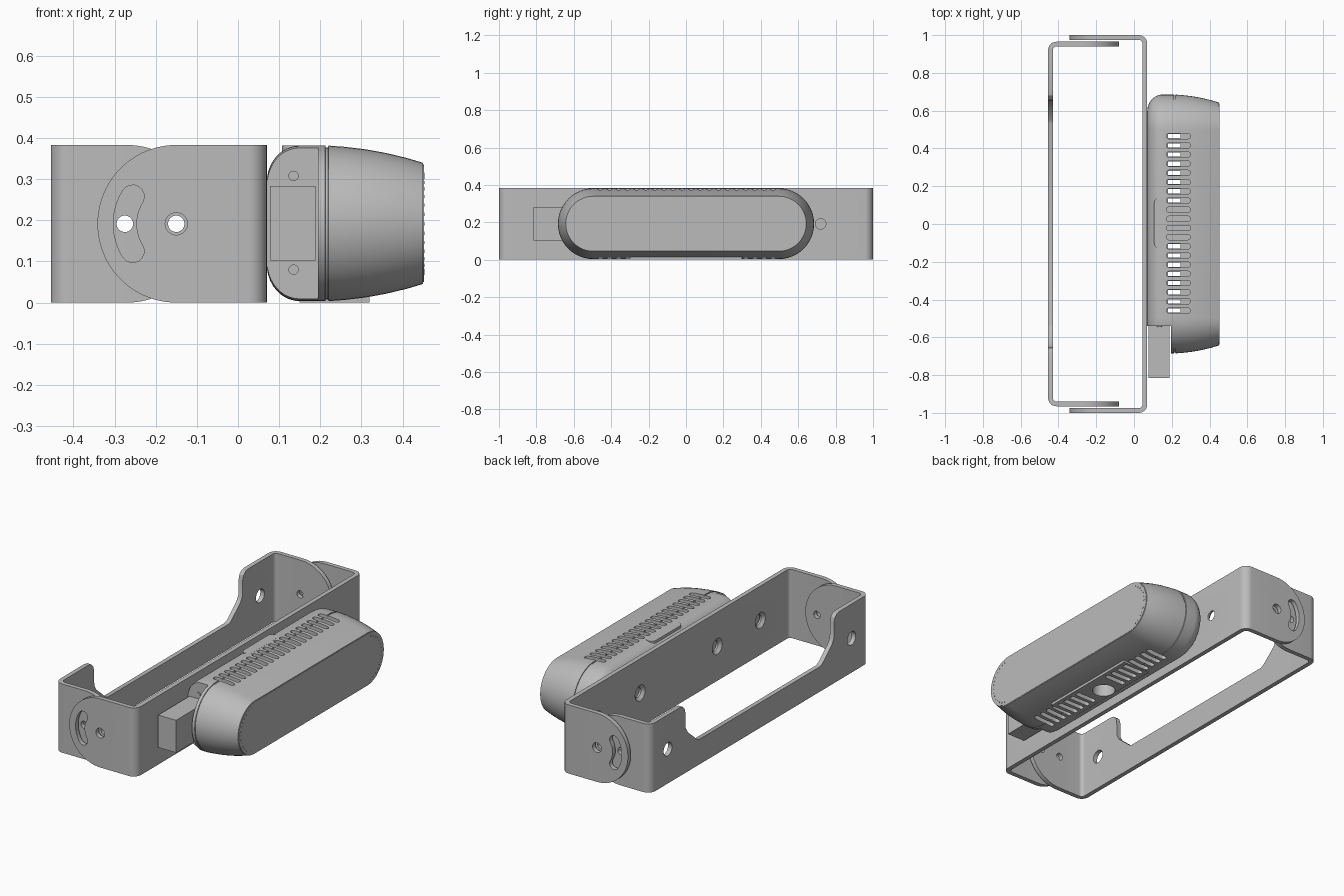
import bpy
import bmesh
from math import sin, cos, pi, radians

old = bpy.data.objects.get("Cube")
if old:
    bpy.data.objects.remove(old, do_unlink=True)

H = 0.383            # bracket height
C = H / 2            # mid height
parts = []

grey = bpy.data.materials.new("plain_grey")
grey.use_nodes = True
grey.diffuse_color = (0.5, 0.5, 0.5, 1)
grey.node_tree.nodes["Principled BSDF"].inputs["Base Color"].default_value = (0.5, 0.5, 0.5, 1)


def finish(bm, name):
    mesh = bpy.data.meshes.new(name)
    bm.to_mesh(mesh)
    bm.free()
    mesh.materials.append(grey)
    ob = bpy.data.objects.new(name, mesh)
    bpy.context.scene.collection.objects.link(ob)
    return ob


def loft(bm, layers, axis):
    """Skin a stack of (position, outline) layers along an axis and cap it."""
    place = {"x": lambda t, a, b: (t, a, b),
             "y": lambda t, a, b: (a, t, b),
             "z": lambda t, a, b: (a, b, t)}[axis]
    rings = [[bm.verts.new(place(t, a, b)) for a, b in pts] for t, pts in layers]
    n = len(rings[0])
    faces = [bm.faces.new(rings[0]), bm.faces.new(rings[-1])]
    for low, high in zip(rings, rings[1:]):
        for i in range(n):
            j = (i + 1) % n
            faces.append(bm.faces.new((low[i], low[j], high[j], high[i])))
    bmesh.ops.recalc_face_normals(bm, faces=faces)


def prism(bm, pts, axis, lo, hi):
    loft(bm, [(lo, pts), (hi, pts)], axis)


def stadium(a, b, half, r, n=24):
    """Pill outline, long along the first coordinate."""
    right = [(a + half + r * sin(pi * i / n), b - r * cos(pi * i / n)) for i in range(n + 1)]
    return right + [(2 * a - p, 2 * b - q) for p, q in right]


def circle(a, b, r, n=32):
    return [(a + r * cos(2 * pi * i / n), b + r * sin(2 * pi * i / n)) for i in range(n)]


def rect(a0, a1, b0, b1):
    return [(a0, b0), (a1, b0), (a1, b1), (a0, b1)]


def bake(ob, cutters=()):
    """Cut the holes, apply all modifiers and drop the cutters."""
    for c in cutters:
        c.hide_render = True
        mod = ob.modifiers.new("cut", "BOOLEAN")
        mod.operation, mod.solver, mod.object = "DIFFERENCE", "EXACT", c
    bpy.context.view_layer.update()
    deps = bpy.context.evaluated_depsgraph_get()
    mesh = bpy.data.meshes.new_from_object(ob.evaluated_get(deps))
    ob.modifiers.clear()
    ob.data = mesh
    parts.append(ob)


def discard(cutters):
    for c in cutters:
        bpy.data.objects.remove(c, do_unlink=True)


def bracket(name, wall_x, half_y, arm_x, wall, flip):
    """Bent sheet: columns (x, y, low, high) along a U path with round arm ends."""
    bend = 0.045
    half = [(wall_x, y, 0, top) for y, top in wall]
    for i in range(9):
        a = pi / 2 * i / 8
        half.append((wall_x - bend + bend * cos(a), half_y - bend + bend * sin(a), 0, H))
    for i in range(25):
        a = pi / 2 * i / 24
        h = max(C * cos(a), 0.006)
        half.append((arm_x - C * sin(a), half_y, C - h, C + h))
    path = [(x, -y, lo, hi) for x, y, lo, hi in reversed(half)] + half
    s = -1 if flip else 1
    bm = bmesh.new()
    cols = [(bm.verts.new((s * x, s * y, lo)), bm.verts.new((s * x, s * y, hi)))
            for x, y, lo, hi in path]
    for (a, b), (c, d) in zip(cols, cols[1:]):
        bm.faces.new((a, c, d, b))
    ob = finish(bm, name)
    mod = ob.modifiers.new("sheet", "SOLIDIFY")
    mod.thickness, mod.offset, mod.use_even_offset = 0.025, -1, True
    return ob


# Outer bracket: plain wall, countersunk screw holes, pivots and curved slots
outer = bracket("outer_bracket", 0.07, 1.0, -0.15, [(0.01, H)], False)
bm = bmesh.new()
for y in (-0.72, -0.34, 0.34, 0.72):
    loft(bm, [(0.03, circle(y, C, 0.06)), (0.06, circle(y, C, 0.028)),
              (0.09, circle(y, C, 0.028))], "x")
prism(bm, circle(-0.15, C, 0.027), "y", -1.1, 1.1)
slot = []
for i in range(13):      # outer side of the slot
    a = radians(-32 + 64 * i / 12)
    slot.append((-0.15 - 0.153 * cos(a), C + 0.153 * sin(a)))
for end in (1, -1):      # round ends and inner side
    mid = (-0.15 - 0.125 * cos(radians(32)), C + end * 0.125 * sin(radians(32)))
    for i in range(1, 8):
        a = radians(32) + pi * (i if end == 1 else 8 - i) / 8
        slot.append((mid[0] - 0.028 * cos(a), mid[1] + end * 0.028 * sin(a)))
    if end == 1:
        for i in range(13):
            a = radians(32 - 64 * i / 12)
            slot.append((-0.15 - 0.097 * cos(a), C + 0.097 * sin(a)))
prism(bm, slot, "y", -1.1, 1.1)
cut = [finish(bm, "outer_holes")]
bake(outer, cut)
discard(cut)

# Inner bracket: wall lowered in the middle with tall rounded ends
inner_wall = [(0.01, 0.14), (0.53, 0.14), (0.55, 0.147), (0.635, 0.22), (0.653, 0.25),
              (0.655, 0.335), (0.663, 0.362), (0.68, 0.378), (0.705, H)]
inner = bracket("inner_bracket", 0.455, 0.965, 0.27, inner_wall, True)
bm = bmesh.new()
for x in (-0.15, -0.275):
    prism(bm, circle(x, C, 0.02), "y", -1.1, 1.1)
for y in (-0.81, 0.81):
    prism(bm, circle(y, C, 0.037), "x", -0.55, -0.35)
cut = [finish(bm, "inner_holes")]
bake(inner, cut)
discard(cut)

# Sensor housing: pill outline with rounded back, seam groove and tapered front
profile = [(0.15 - 0.08 * cos(a), 0.1 + 0.089 * sin(a))
           for a in (pi / 2 * i / 10 for i in range(11))]
profile += [(0.212, 0.189), (0.213, 0.185), (0.219, 0.185), (0.22, 0.189), (0.26, 0.186),
            (0.31, 0.18), (0.36, 0.171), (0.41, 0.159), (0.45, 0.147)]
bm = bmesh.new()
loft(bm, [(x, stadium(0, C + 0.001, 0.496, r)) for x, r in profile], "x")
housing = finish(bm, "sensor_housing")

bm = bmesh.new()
prism(bm, rect(0.15, 0.32, -0.3, 0.3), "z", 0.0, 0.03)
foot = finish(bm, "bottom_pad")

# Cutters: end notch, vent slots above and below, openings through, mount hole
notch, vents, through, mount = [bmesh.new() for _ in range(4)]
prism(notch, rect(0.0, 0.195, -0.9, -0.54), "z", -0.2, 0.6)
for i in range(20):
    y = 0.465 - i * 0.0486
    prism(vents, stadium(0.235, y, 0.05, 0.014, 8), "z", 0.33, 0.5)
    if abs(y) > 0.1:
        prism(vents, stadium(0.235, y, 0.05, 0.014, 8), "z", -0.1, 0.05)
        prism(through, rect(0.18, 0.245, y - 0.011, y + 0.011), "z", -0.2, 0.6)
prism(mount, circle(0.21, 0, 0.06), "z", -0.1, 0.09)
cut = [finish(b, n) for b, n in ((notch, "notch_cutter"), (vents, "vent_cutter"),
                                 (through, "through_cutter"), (mount, "mount_cutter"))]
bake(housing, cut)
bake(foot, cut[1:])
discard(cut)


def simple(name, items):
    bm = bmesh.new()
    for item in items:
        prism(bm, *item)
    parts.append(finish(bm, name))


# Front window, marker dots, top button, cable plug and end screws
simple("front_window", [(stadium(0, C + 0.001, 0.496, 0.143), "x", 0.445, 0.452)])
dots = []
for side in (-1, 1):
    for i in range(15):
        a = radians(-75 + 150 * i / 14)
        dots.append((circle(side * (0.496 + 0.125 * cos(a)), C + 0.125 * sin(a), 0.004, 8),
                     "x", 0.45, 0.4535))
simple("marker_dots", dots)
pill = [(b, a) for a, b in stadium(0.005, 0.135, 0.107, 0.028, 12)]
simple("top_button", [(pill, "z", 0.345, 0.382)])
simple("cable_plug", [(rect(0.078, 0.188, 0.102, 0.283), "y", -0.815, -0.53)])
simple("end_screws", [(circle(0.135, z, 0.0125, 20), "y", -0.544, -0.53) for z in (0.08, 0.308)])

# Smooth the curves, keep the edges sharp
bpy.ops.object.select_all(action="DESELECT")
for ob in parts:
    ob.select_set(True)
bpy.context.view_layer.objects.active = parts[0]
bpy.ops.object.shade_smooth_by_angle(angle=radians(30))
